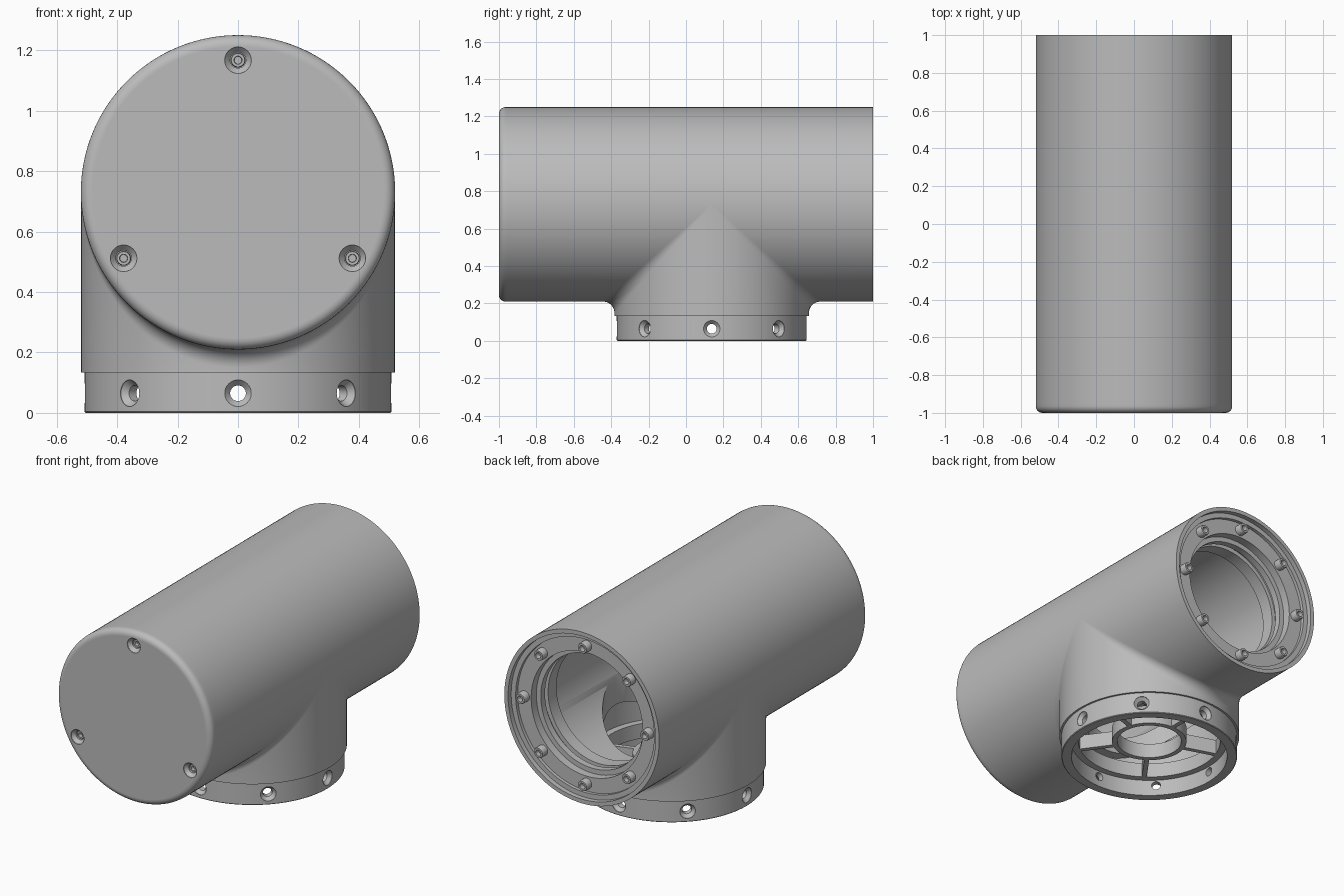
import bpy, bmesh
from math import sin, cos, pi, sqrt, radians
from mathutils import Vector

if "Cube" in bpy.data.objects:
    bpy.data.objects.remove(bpy.data.objects["Cube"])

R, ZC, YC = 0.52, 0.73, 0.1375      # tube radius, tube axis height, stem centre
FILLET = 0.06
SEG = 128

grey = bpy.data.materials.new("grey_plastic")
grey.use_nodes = True
grey.diffuse_color = (0.5, 0.5, 0.5, 1)
grey.node_tree.nodes["Principled BSDF"].inputs["Base Color"].default_value = (0.5, 0.5, 0.5, 1)


def finish(name, bm):
    bmesh.ops.remove_doubles(bm, verts=bm.verts, dist=1e-5)
    bmesh.ops.recalc_face_normals(bm, faces=bm.faces)
    mesh = bpy.data.meshes.new(name)
    bm.to_mesh(mesh)
    bm.free()
    mesh.materials.append(grey)
    ob = bpy.data.objects.new(name, mesh)
    bpy.context.collection.objects.link(ob)
    return ob


def skin(bm, rows, closed=False):
    """Join rings of points with quads."""
    rings = [[bm.verts.new(p) for p in row] for row in rows]
    pairs = list(zip(rings, rings[1:])) + ([(rings[-1], rings[0])] if closed else [])
    for a, b in pairs:
        for i in range(len(a)):
            j = (i + 1) % len(a)
            bm.faces.new((a[i], a[j], b[j], b[i]))


def lathe(name, profile, origin=(0, 0, 0), axis=(0, 0, 1), segs=SEG, closed=False):
    """Turn a (radius, height) profile about an axis."""
    turn = Vector(axis).to_track_quat('Z', 'Y')
    start = Vector(origin)
    rows = [[start + turn @ Vector((r * cos(2 * pi * i / segs), r * sin(2 * pi * i / segs), h))
             for i in range(segs)] for r, h in profile]
    bm = bmesh.new()
    skin(bm, rows, closed)
    return finish(name, bm)


def cut(ob, cutters):
    for c in cutters:
        mod = ob.modifiers.new("cut", 'BOOLEAN')
        mod.operation, mod.solver, mod.object = 'DIFFERENCE', 'EXACT', c
        bpy.context.view_layer.objects.active = ob
        bpy.ops.object.modifier_apply(modifier=mod.name)
        bpy.data.objects.remove(c)


def countersink(origin, axis, depth):
    """Cutter with its mouth at origin, running along axis."""
    return lathe("cutter", [(0, -0.02), (0.044, -0.02), (0.044, 0.004), (0.026, 0.024),
                            (0.026, depth), (0, depth)], origin, axis, 32)


def screw(name, origin, axis, r, h):
    """Round head with a recessed socket."""
    return lathe(name, [(0, 0), (r, 0), (r, h * 0.85), (r * 0.9, h), (r * 0.55, h),
                        (r * 0.5, h * 0.4), (0, h * 0.4)], origin, axis, 24)


# Main tube: closed rounded front, stepped open back
edge = 0.035
outer = [(0, -1), (R - edge - 0.003, -1)]
outer += [(R - edge + edge * sin(a), -1 + edge - edge * cos(a))
          for a in (radians(15 * k) for k in range(7))]
outer += [(R, -0.95), (R, 0.99), (R, 1)]
back_steps = [(0.495, 1), (0.495, 0.97), (0.465, 0.97), (0.465, 0.95), (0.375, 0.95),
              (0.375, 0.9), (0.345, 0.9), (0.345, 0.86), (0.37, 0.86), (0.37, 0.83),
              (0.345, 0.83), (0.345, 0.75), (0.42, 0.75), (0.42, -0.9), (0, -0.9)]
tube = lathe("main_tube", outer + back_steps, (0, 0, ZC), (0, 1, 0))
cutters = [lathe("cutter", [(0, 0), (0.38, 0), (0.38, ZC), (0, ZC)], (0, YC, 0))]

# Three sunk screws in the front face
for k in range(3):
    a = pi / 2 + k * 2 * pi / 3
    x, z = 0.437 * cos(a), ZC + 0.437 * sin(a)
    cutters.append(countersink((x, -1, z), (0, 1, 0), 0.06))
    screw(f"front_screw_{k + 1}", (x, -0.935, z), (0, -1, 0), 0.0245, 0.035)
cut(tube, cutters)

# Eight screws on the back ring
for k in range(8):
    a = k * pi / 4
    screw(f"back_screw_{k + 1}", (0.418 * cos(a), 0.948, ZC + 0.418 * sin(a)),
          (0, 1, 0), 0.032, 0.047)

# Stem wall rising to the tube, ending in a rolled fillet
ts = [2 * pi * i / SEG for i in range(SEG)]


def ring(r, height):
    return [(r * sin(t), YC + r * cos(t), height(t)) for t in ts]


rows = [ring(0.45, lambda t: ZC - sqrt(R * R - (0.45 * sin(t)) ** 2) + 0.01),
        ring(0.45, lambda t: 0.133),
        ring(R, lambda t: 0.133),
        ring(R, lambda t: ZC - max((R + FILLET) * abs(cos(t)), 0.001))]
for k in range(1, 9):
    row = []
    for t in ts:
        s, c = sin(t), cos(t)
        centre = Vector(((R + FILLET) * s, YC + (R + FILLET) * c, ZC - (R + FILLET) * abs(c)))
        to_stem, to_tube = Vector((-s, -c, 0)), Vector((-s, 0, abs(c)))
        row.append(centre + FILLET * to_stem.lerp(to_tube, k / 8).normalized())
    rows.append(row)
bm = bmesh.new()
skin(bm, rows)
stem = finish("stem", bm)

# Collar with eight countersunk through holes
collar = lathe("collar", [(0.45, 0), (0.504, 0), (0.508, 0.004), (0.508, 0.134), (0.45, 0.134)],
               (0, YC, 0), closed=True)
holes = []
for k in range(8):
    d = Vector((cos(k * pi / 4), sin(k * pi / 4), 0))
    holes.append(countersink(Vector((0, YC, 0.065)) + d * 0.508, -d, 0.1))
cut(collar, holes)

# Spoked support inside the stem
low, high = 0.1, 0.19
for name, r_in, r_out in (("support_rim", 0.41, 0.452), ("support_hub", 0.185, 0.215)):
    lathe(name, [(r_in, low), (r_out, low), (r_out, high), (r_in, high)], (0, YC, 0), closed=True)
for k in range(5):
    a = pi / 2 + k * 2 * pi / 5
    bpy.ops.mesh.primitive_cube_add(size=1, location=(0.315 * cos(a), YC + 0.315 * sin(a),
                                                      (low + high) / 2), rotation=(0, 0, a))
    spoke = bpy.context.object
    spoke.name = f"support_spoke_{k + 1}"
    spoke.scale = (0.22, 0.028, high - low)
    spoke.data.materials.append(grey)

# Smooth the round parts, keep the edges crisp
bpy.ops.object.select_all(action='DESELECT')
for ob in bpy.context.scene.objects:
    if ob.type == 'MESH' and "spoke" not in ob.name:
        ob.select_set(True)
        bpy.context.view_layer.objects.active = ob
bpy.ops.object.shade_smooth_by_angle(angle=radians(30))
